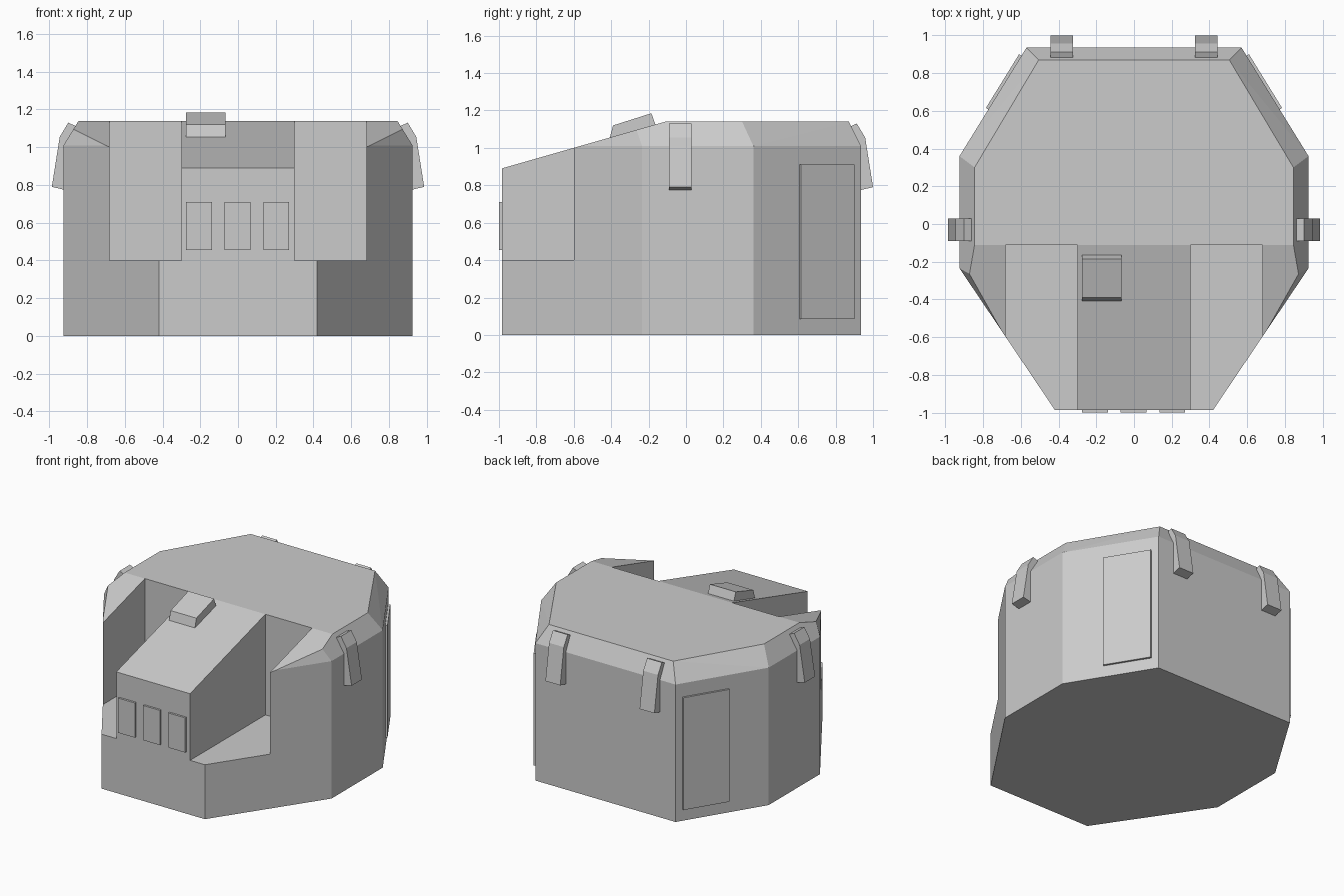
import bpy, bmesh
from math import radians
from mathutils import Vector

if "Cube" in bpy.data.objects:
    bpy.data.objects.remove(bpy.data.objects["Cube"])


def finish(name, bm):
    bmesh.ops.recalc_face_normals(bm, faces=bm.faces)
    mesh = bpy.data.meshes.new(name)
    bm.to_mesh(mesh)
    bm.free()
    ob = bpy.data.objects.new(name, mesh)
    bpy.context.collection.objects.link(ob)
    return ob


def hull(points):
    bm = bmesh.new()
    for p in points:
        bm.verts.new(p)
    bmesh.ops.convex_hull(bm, input=bm.verts)
    bmesh.ops.dissolve_limit(bm, angle_limit=radians(1), verts=bm.verts, edges=bm.edges)
    return bm


def box(name, x, y, z):
    return finish(name, hull([(a, b, c) for a in x for b in y for c in z]))


# Octagonal shell with sloped upper rim
WALL = [(0.42, -0.985), (0.925, -0.235), (0.925, 0.36), (0.57, 0.935)]
RIM = [(0.37, -0.985), (0.845, -0.28), (0.845, 0.30), (0.505, 0.87)]
rings = [(WALL, 0), (WALL, 1.01), (RIM, 1.14)]
bm = hull([(s * x, y, z) for ring, z in rings for x, y in ring for s in (-1, 1)])

# Roof slopes down towards the front
cut = bmesh.ops.bisect_plane(bm, geom=bm.verts[:] + bm.edges[:] + bm.faces[:],
                             plane_co=(0, -0.11, 1.14), plane_no=(0, -0.25, 0.875),
                             clear_outer=True)
bmesh.ops.holes_fill(bm, edges=[e for e in bm.edges if e.is_boundary], sides=0)
body = finish("body", bm)

# Front recesses on both sides of the hood
for side, s in (("left", -1), ("right", 1)):
    cutter = box(f"recess_cutter_{side}", (s * 0.30, s * 0.68), (-1.2, -0.11), (0.40, 1.4))
    cutter.hide_render = True
    cutter.hide_viewport = True
    cutter.display_type = 'WIRE'
    mod = body.modifiers.new(f"recess_{side}", 'BOOLEAN')
    mod.operation = 'DIFFERENCE'
    mod.solver = 'EXACT'
    mod.object = cutter

# Three front panels
for i, x in enumerate((-0.207, -0.003, 0.202)):
    box(f"front_panel_{i + 1}", (x - 0.068, x + 0.068), (-1.0, -0.97), (0.455, 0.71))

# Raised block on the hood
block = [(-0.41, 1.045), (-0.39, 1.12), (-0.185, 1.185), (-0.16, 1.115)]
finish("hood_block", hull([(x, y, z) for y, z in block for x in (-0.275, -0.065)]))

# Bent clips over the rim: one per side, two at the back
CLIP = [(0.855, 1.11), (0.90, 1.13), (0.945, 1.055), (0.987, 0.79), (0.91, 0.772)]
for side, s in (("left", -1), ("right", 1)):
    finish(f"side_clip_{side}",
           hull([(s * d, y, z) for d, z in CLIP for y in (-0.09, 0.03)]))
    finish(f"back_clip_{side}",
           hull([(s * x, d + 0.013, z) for d, z in CLIP for x in (0.323, 0.443)]))

# Door panels on the rear diagonal walls
a, b = Vector(WALL[2]), Vector(WALL[3])
normal = Vector((b.y - a.y, a.x - b.x)).normalized()
for side, s in (("left", -1), ("right", 1)):
    pts = []
    for t in (0.43, 0.925):
        for d in (-0.015, 0.015):
            p = a.lerp(b, t) + normal * d
            pts += [(s * p.x, p.y, z) for z in (0.085, 0.91)]
    finish(f"door_panel_{side}", hull(pts))
